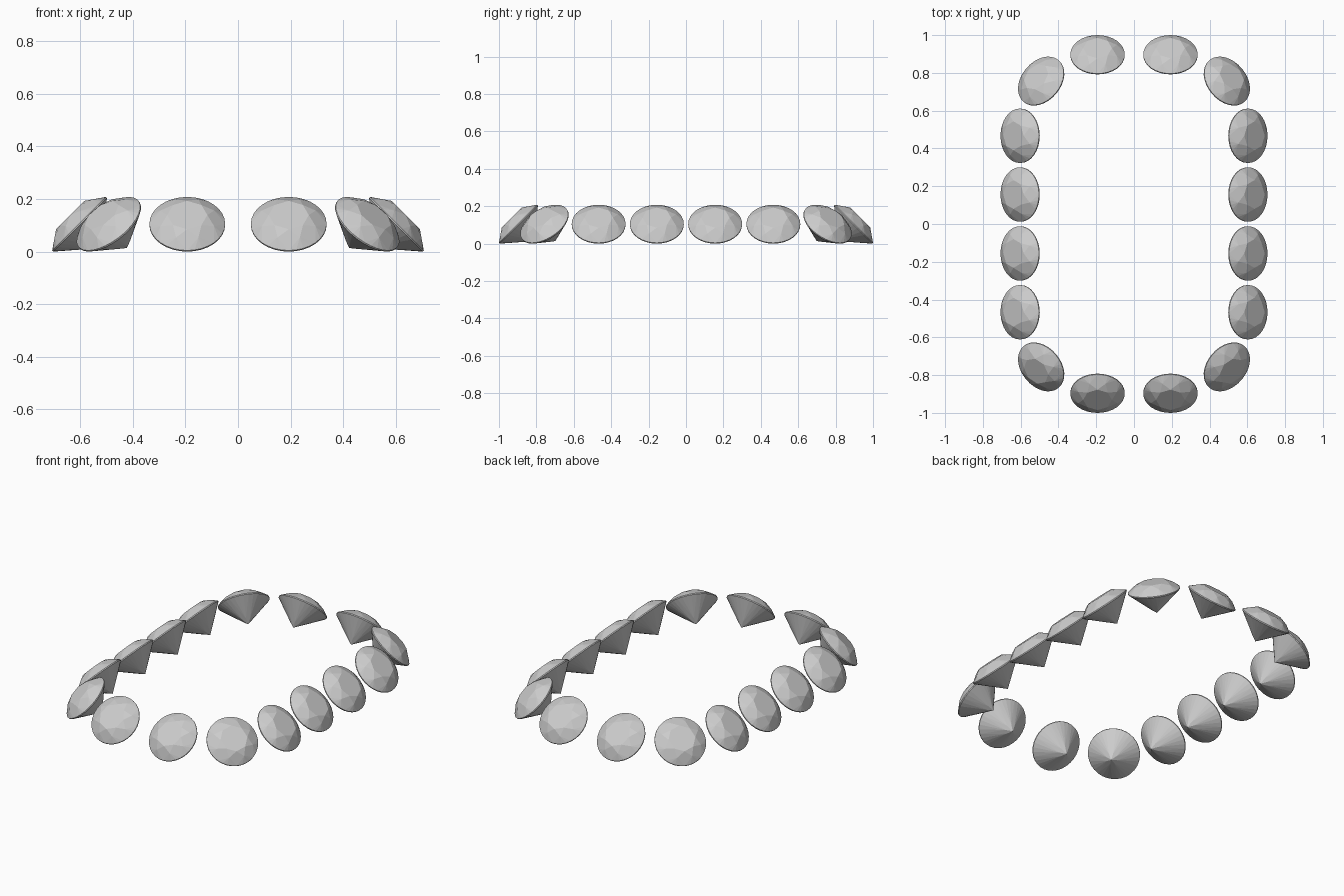
import bpy, bmesh
from math import sin, cos, pi, radians
from mathutils import Matrix

if "Cube" in bpy.data.objects:
    bpy.data.objects.remove(bpy.data.objects["Cube"])

R = 0.144            # girdle radius
GT = 0.006           # girdle thickness
CROWN = 0.324 * R    # crown height
PAV = 0.862 * R      # pavilion depth
TABLE = 0.53 * R
N = 32               # girdle segments
SUB = N // 8         # girdle segments per main facet


def gem_mesh():
    bm = bmesh.new()

    def ring(n, r, z, off=0.0):
        return [bm.verts.new((r * cos(2 * pi * i / n + off), r * sin(2 * pi * i / n + off), z))
                for i in range(n)]

    c = cos(pi / 8)
    star_r, low_r = 0.77 * R, 0.22 * R
    table = ring(8, TABLE, CROWN)
    star = ring(8, star_r, CROWN * (R - star_r * c) / (R - TABLE), pi / 8)
    top = ring(N, R, 0)
    bot = ring(N, R, -GT)
    low = ring(8, low_r, -GT - PAV * (1 - low_r * c / R), pi / 8)
    culet = bm.verts.new((0, 0, -GT - PAV))

    bm.faces.new(table)
    for i in range(8):
        j = (i + 1) % 8
        bm.faces.new((table[i], star[i], table[j]))                       # star facet
        bm.faces.new((table[i], star[i - 1], top[i * SUB], star[i]))      # kite facet
        bm.faces.new((culet, low[i], bot[i * SUB], low[i - 1]))           # pavilion main
        for k in range(SUB):                                              # girdle facets
            a, b = i * SUB + k, (i * SUB + k + 1) % N
            bm.faces.new((star[i], top[a], top[b]))
            bm.faces.new((top[a], bot[a], bot[b], top[b]))
            bm.faces.new((low[i], bot[b], bot[a]))
    bmesh.ops.recalc_face_normals(bm, faces=bm.faces)
    me = bpy.data.meshes.new("gem")
    bm.to_mesh(me)
    bm.free()
    return me


gem = gem_mesh()
S = 0.5 ** 0.5
Z = S * (R + GT)

# One quarter of the ring: x, y, outward heading in degrees
quarter = [
    ("side_gem_inner", 0.605, 0.156, 0),
    ("side_gem_outer", 0.605, 0.467, 0),
    ("corner_gem", 0.493, 0.758, 40),
    ("end_gem", 0.193, 1 - S * R, 90),
]
for name, x, y, heading in quarter:
    for sx in (1, -1):
        for sy in (1, -1):
            h = radians(heading) * sy
            if sx < 0:
                h = pi - h
            ob = bpy.data.objects.new(name, gem)
            bpy.context.collection.objects.link(ob)
            # Each gem leans 45 degrees outward
            ob.matrix_world = (Matrix.Translation((sx * x, sy * y, Z))
                               @ Matrix.Rotation(h, 4, 'Z')
                               @ Matrix.Rotation(radians(45), 4, 'Y'))
